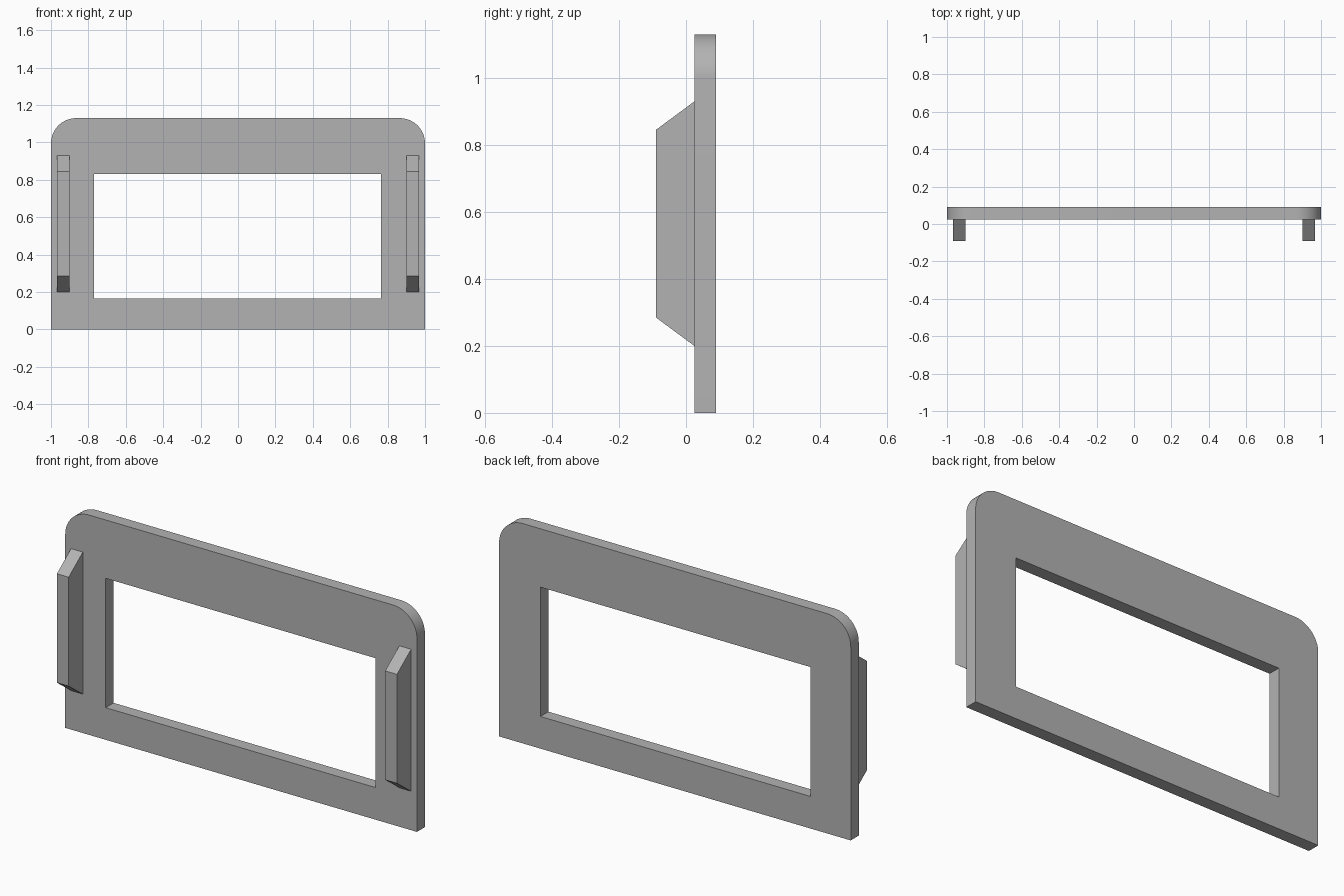
import bpy, bmesh
from math import sin, cos, pi
from mathutils import Vector

if "Cube" in bpy.data.objects:
    bpy.data.objects.remove(bpy.data.objects["Cube"], do_unlink=True)

grey = bpy.data.materials.new("plain grey")
grey.use_nodes = True
grey.diffuse_color = (0.45, 0.45, 0.45, 1)
grey.node_tree.nodes["Principled BSDF"].inputs["Base Color"].default_value = (0.45, 0.45, 0.45, 1)


def prism(name, loops, offset):
    """Fill closed outlines (inner ones become holes) and extrude by offset."""
    bm = bmesh.new()
    edges = []
    for loop in loops:
        verts = [bm.verts.new(p) for p in loop]
        edges += [bm.edges.new((a, b)) for a, b in zip(verts, verts[1:] + verts[:1])]
    bmesh.ops.triangle_fill(bm, edges=edges, use_beauty=True)
    res = bmesh.ops.extrude_face_region(bm, geom=bm.faces[:], use_keep_orig=True)
    moved = [v for v in res["geom"] if isinstance(v, bmesh.types.BMVert)]
    bmesh.ops.translate(bm, verts=moved, vec=Vector(offset))
    bmesh.ops.recalc_face_normals(bm, faces=bm.faces[:])
    mesh = bpy.data.meshes.new(name)
    bm.to_mesh(mesh)
    bm.free()
    mesh.materials.append(grey)
    obj = bpy.data.objects.new(name, mesh)
    bpy.context.collection.objects.link(obj)
    return obj


# Panel with rounded top corners and a rectangular window
FRONT, BACK, TOP, R, STEPS = 0.025, 0.09, 1.13, 0.135, 16
arc = [(1 - R + R * cos(a), FRONT, TOP - R + R * sin(a))
       for a in (i * pi / 2 / STEPS for i in range(STEPS + 1))]
outer = [(1, FRONT, 0)] + arc + [(-x, y, z) for x, y, z in reversed(arc)] + [(-1, FRONT, 0)]
window = [(x, FRONT, z) for x, z in ((-0.77, 0.165), (0.765, 0.165), (0.765, 0.83), (-0.77, 0.83))]
panel = prism("front_panel", [outer, window], (0, BACK - FRONT, 0))

bpy.ops.object.select_all(action="DESELECT")
panel.select_set(True)
bpy.context.view_layer.objects.active = panel
bpy.ops.object.shade_smooth_by_angle(angle=pi / 6)

# Handles with sloped ends, one on each side
for side, x in (("left", 0.9), ("right", -0.967)):
    profile = [(x, y, z) for y, z in ((FRONT, 0.2), (-0.09, 0.285), (-0.09, 0.845), (FRONT, 0.93))]
    prism(side + "_handle", [profile], (0.067, 0, 0))
